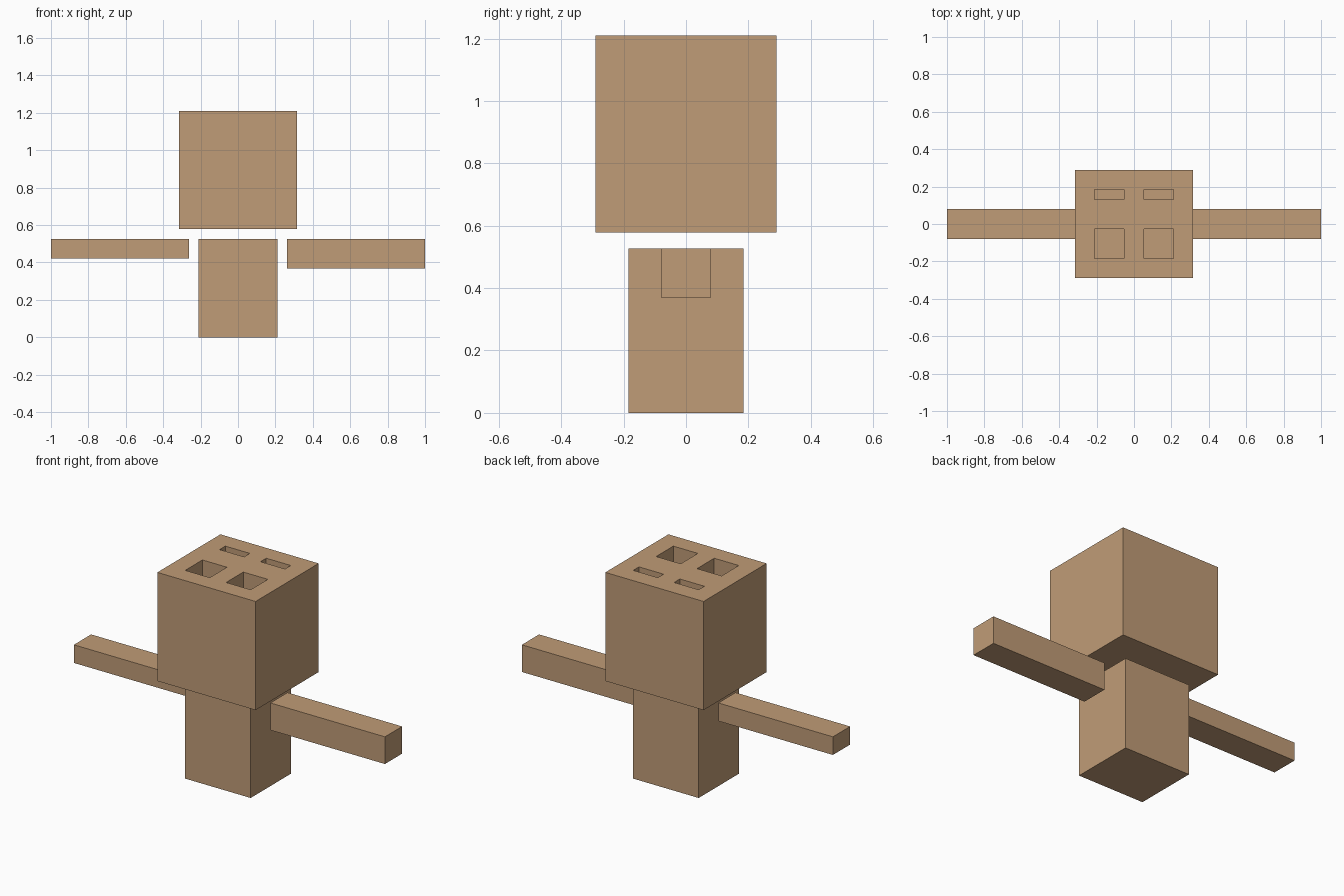
import bpy
import bmesh
from mathutils import Matrix, Vector

if "Cube" in bpy.data.objects:
    bpy.data.objects.remove(bpy.data.objects["Cube"], do_unlink=True)

U = 2 / 38  # one block unit

# Single flat colour
tan = bpy.data.materials.new("tan_brown")
tan.use_nodes = True
colour = (0.527, 0.332, 0.184, 1)
tan.diffuse_color = colour
bsdf = tan.node_tree.nodes["Principled BSDF"]
bsdf.inputs["Base Color"].default_value = colour
bsdf.inputs["Roughness"].default_value = 0.9


def box(name, x, y, z):
    """Box from (min, max) ranges given in block units."""
    low, high = (Vector(c) * U for c in zip(x, y, z))
    bm = bmesh.new()
    bmesh.ops.create_cube(bm, size=1, matrix=Matrix.Translation((low + high) / 2)
                          @ Matrix.Diagonal((*(high - low), 1)))
    mesh = bpy.data.meshes.new(name)
    bm.to_mesh(mesh)
    bm.free()
    mesh.materials.append(tan)
    obj = bpy.data.objects.new(name, mesh)
    bpy.context.collection.objects.link(obj)
    return obj


# Body and the two arms; the arm on the +x side is thicker
box("body", (-4, 4), (-3.5, 3.5), (0, 10))
box("left_arm", (5, 19), (-1.5, 1.5), (7, 10))
box("right_arm", (-19, -5), (-1.5, 1.5), (8, 10))

# Head with two square and two slot-shaped pockets sunk into the top
head = box("head", (-6, 6), (-5.5, 5.5), (11, 23))
cutters = []
for x in ((-4, -1), (1, 4)):
    for y in ((-3.5, -0.5), (2.5, 3.5)):
        cutter = box("pocket_cutter", x, y, (20, 24))
        cutter.hide_render = True
        cutters.append(cutter)
        cut = head.modifiers.new("pocket", 'BOOLEAN')
        cut.operation = 'DIFFERENCE'
        cut.solver = 'EXACT'
        cut.object = cutter

# Bake the pockets into the head, then drop the cutters
bpy.context.view_layer.objects.active = head
for name in [m.name for m in head.modifiers]:
    bpy.ops.object.modifier_apply(modifier=name)
for cutter in cutters:
    bpy.data.objects.remove(cutter, do_unlink=True)
